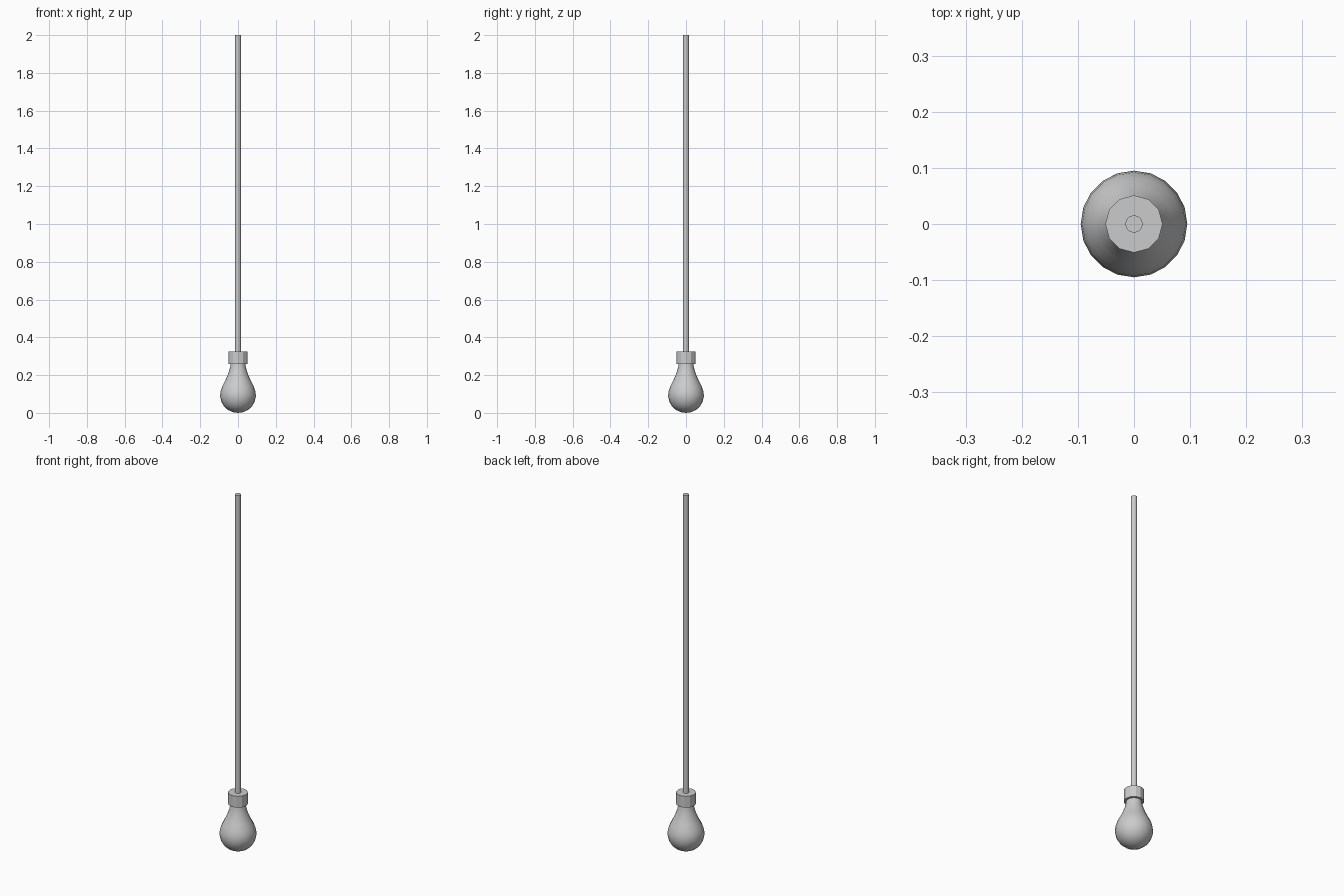
import bpy, bmesh, math

if "Cube" in bpy.data.objects:
    bpy.data.objects.remove(bpy.data.objects["Cube"])


def lathe(name, profile, sides, angle=35):
    """Spin an (r, z) profile around z; r = 0 points become poles."""
    bm = bmesh.new()
    rings = []
    for r, z in profile:
        if r == 0:
            rings.append([bm.verts.new((0, 0, z))])
        else:
            rings.append([bm.verts.new((r * math.cos(2 * math.pi * i / sides),
                                        r * math.sin(2 * math.pi * i / sides), z))
                          for i in range(sides)])
    for a, b in zip(rings, rings[1:]):
        for i in range(sides):
            j = (i + 1) % sides
            loop = [a[i % len(a)], a[j % len(a)], b[j % len(b)], b[i % len(b)]]
            bm.faces.new(list(dict.fromkeys(loop)))
    bmesh.ops.recalc_face_normals(bm, faces=bm.faces)
    mesh = bpy.data.meshes.new(name)
    bm.to_mesh(mesh)
    bm.free()
    ob = bpy.data.objects.new(name, mesh)
    bpy.context.collection.objects.link(ob)
    bpy.ops.object.select_all(action='DESELECT')
    ob.select_set(True)
    bpy.context.view_layer.objects.active = ob
    bpy.ops.object.shade_smooth_by_angle(angle=math.radians(angle))
    return ob


# Glass bulb: round bottom tapering to a narrow neck
lathe("bulb", [(0, 0), (0.027, 0.004), (0.052, 0.015), (0.073, 0.033),
               (0.088, 0.058), (0.095, 0.088), (0.092, 0.115),
               (0.083, 0.142), (0.069, 0.168), (0.056, 0.197),
               (0.046, 0.225), (0.040, 0.25), (0.037, 0.275), (0, 0.275)], 20)

# Socket collar, faceted
lathe("socket", [(0, 0.26), (0.051, 0.26), (0.051, 0.324), (0, 0.324)], 12, 20)

# Hanging cord
lathe("cord", [(0, 0.32), (0.0155, 0.32), (0.0155, 2.0), (0, 2.0)], 16)
